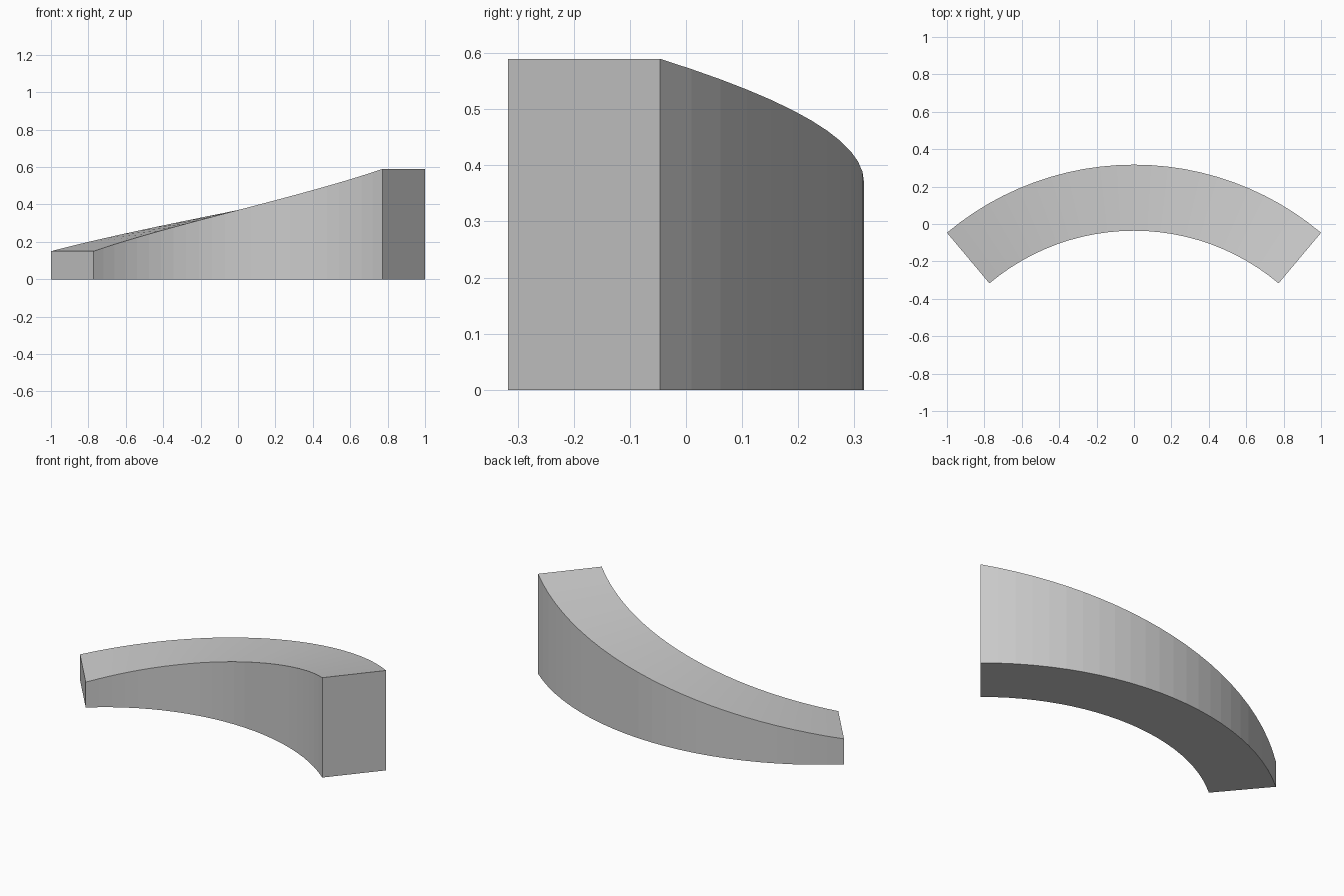
import bpy, bmesh
from math import sin, cos, radians

if "Cube" in bpy.data.objects:
    bpy.data.objects.remove(bpy.data.objects["Cube"])

HALF = radians(40)
R_OUT, R_IN = 1 / sin(HALF), 0.773 / sin(HALF)
CY = -(R_OUT + R_IN * cos(HALF)) / 2   # arc centre, so the part is centred in y
Z_LOW, Z_HIGH = 0.15, 0.59
SEGMENTS = 24

bm = bmesh.new()

# Rectangular cross-sections along the arc, rising evenly from left to right
rings = []
for i in range(SEGMENTS + 1):
    t = i / SEGMENTS
    a = -HALF + 2 * HALF * t
    h = Z_LOW + (Z_HIGH - Z_LOW) * t
    rings.append([bm.verts.new((r * sin(a), CY + r * cos(a), z))
                  for r, z in ((R_IN, 0), (R_OUT, 0), (R_OUT, h), (R_IN, h))])

# Walls, top and bottom between neighbouring sections
for a, b in zip(rings, rings[1:]):
    for j in range(4):
        k = (j + 1) % 4
        bm.faces.new((a[j], a[k], b[k], b[j]))

# End caps
bm.faces.new(rings[0])
bm.faces.new(rings[-1])
bmesh.ops.recalc_face_normals(bm, faces=bm.faces)

mesh = bpy.data.meshes.new("curved_ramp")
bm.to_mesh(mesh)
bm.free()
bpy.context.collection.objects.link(bpy.data.objects.new("curved_ramp", mesh))
